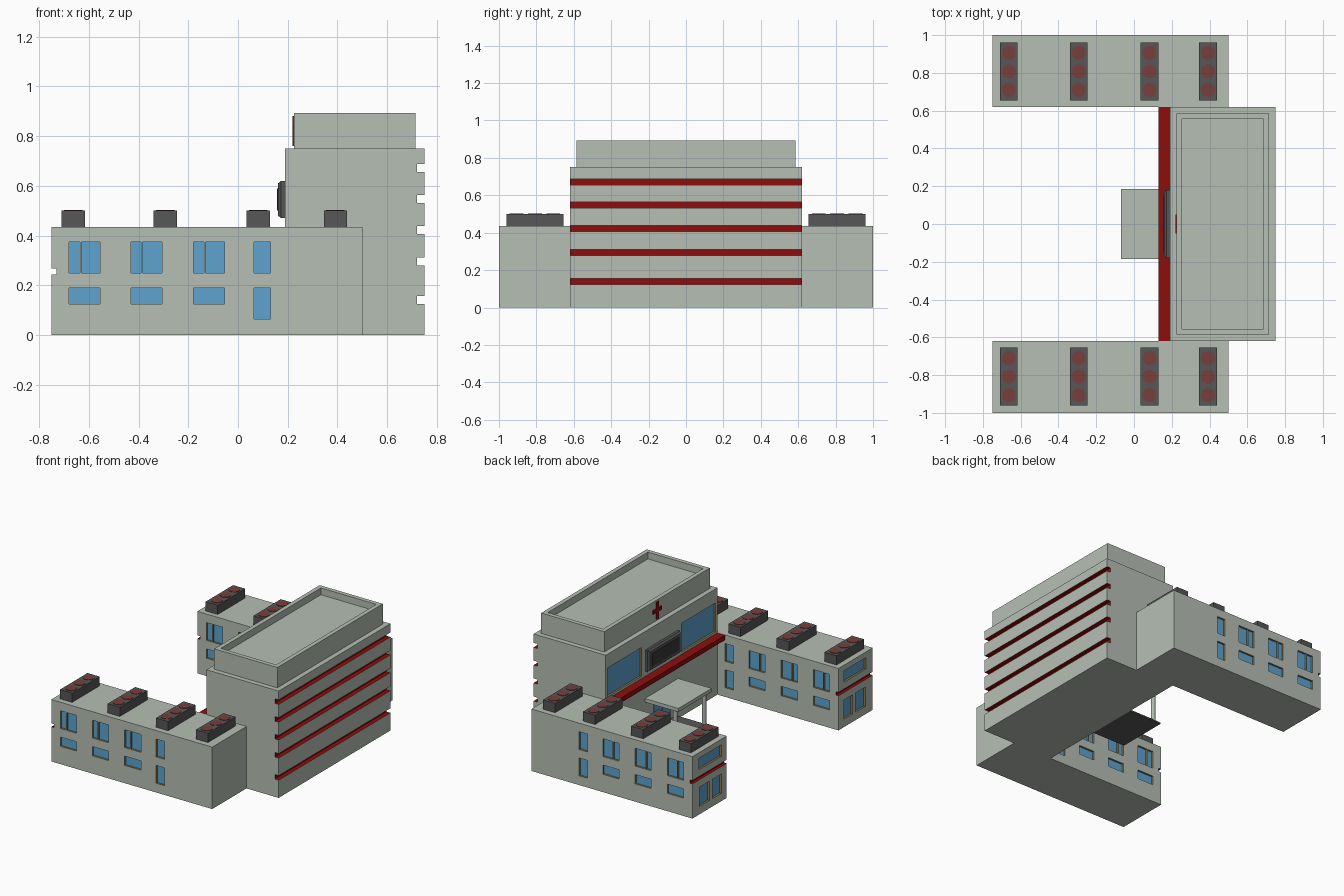
import bpy, bmesh, math
from mathutils import Matrix, Vector

if "Cube" in bpy.data.objects:
    bpy.data.objects.remove(bpy.data.objects["Cube"])

# Flat colours (linear)
COLOURS = [("wall_grey_green", (.468, .52, .458)), ("glass_blue", (.11, .37, .62)),
           ("frame_tan", (.27, .20, .07)), ("trim_red", (.27, .004, .004)),
           ("unit_dark_grey", (.095, .095, .095)), ("fan_dull_red", (.19, .05, .045)),
           ("sign_charcoal", (.04, .04, .04))]
MATS = []
for n, c in COLOURS:
    m = bpy.data.materials.new(n)
    m.diffuse_color = (*c, 1)
    m.use_nodes = True
    m.node_tree.nodes["Principled BSDF"].inputs["Base Color"].default_value = m.diffuse_color
    MATS.append(m)
WALL, GLASS, TAN, RED, DARK, FAN, CHAR = range(7)


def add_box(bm, b, mat=WALL):
    x0, x1, y0, y1, z0, z1 = b
    mx = Matrix.Translation(((x0 + x1) / 2, (y0 + y1) / 2, (z0 + z1) / 2)) \
        @ Matrix.Diagonal((x1 - x0, y1 - y0, z1 - z0, 1))
    verts = bmesh.ops.create_cube(bm, size=1, matrix=mx)["verts"]
    faces = list({f for v in verts for f in v.link_faces})
    for f in faces:
        f.material_index = mat
    return faces


def finish(name, bm):
    me = bpy.data.meshes.new(name)
    bm.normal_update()
    bm.to_mesh(me)
    bm.free()
    for m in MATS:
        me.materials.append(m)
    ob = bpy.data.objects.new(name, me)
    bpy.context.collection.objects.link(ob)
    return ob


def boxes(name, *items):
    bm = bmesh.new()
    for b, mat in items:
        add_box(bm, b, mat)
    return finish(name, bm)


def carve(ob, cuts):
    """Cut pockets; each cut is (bounds, axis of the glass floor, or None, wall colour)."""
    bm = bmesh.new()
    for b, axis, side in cuts:
        for f in add_box(bm, b, side):
            f.normal_update()
            if axis is not None and abs(f.normal[axis]) > .5:
                f.material_index = GLASS
    cutter = finish("cutter", bm)
    cutter.hide_render = True
    mod = ob.modifiers.new("pockets", 'BOOLEAN')
    mod.operation, mod.solver, mod.object = 'DIFFERENCE', 'EXACT', cutter
    dg = bpy.context.evaluated_depsgraph_get()
    me = bpy.data.meshes.new_from_object(ob.evaluated_get(dg))
    ob.modifiers.clear()
    ob.data = me
    bpy.data.objects.remove(cutter)


D = .014   # window recess
# window panes on the long wing sides: x0, x1, z0, z1
PANES = [(.065, .13, .25, .375), (.065, .13, .065, .19)]
for x, split in ((-.68, -.632), (-.43, -.388), (-.18, -.134)):
    PANES += [(x, split - .003, .25, .375), (split + .003, x + .125, .25, .375),
              (x, x + .125, .125, .19)]

for s, side in ((-1, "front"), (1, "back")):
    # Two-storey wing with recessed windows and a red groove on its end
    lo, hi = sorted((s * .62, s * 1.0))
    wing = boxes(side + "_wing", ((-.75, .5, lo, hi, 0, .435), WALL))
    cuts = []
    for x0, x1, z0, z1 in PANES:
        cuts.append(((x0, x1, lo - .02, lo + D, z0, z1), 1, TAN))
        cuts.append(((x0, x1, hi - D, hi + .02, z0, z1), 1, TAN))
    for a, b, z0, z1 in ((.68, .925, .315, .395), (.81, .92, .055, .19), (.68, .775, .055, .19)):
        y0, y1 = sorted((s * a, s * b))
        cuts.append(((-.78, -.75 + D, y0, y1, z0, z1), 0, TAN))
    cuts.append(((-.78, -.73, lo - .02, hi + .02, .243, .267), None, RED))
    carve(wing, cuts)

    # Rooftop cooling units with three fans each
    for i, x in enumerate((-.71, -.34, .035, .345)):
        bm = bmesh.new()
        y0, y1 = sorted((s * .655, s * .96))
        add_box(bm, (x, x + .094, y0, y1, .43, .5), DARK)
        for y in (.71, .808, .906):
            r = bmesh.ops.create_cone(bm, cap_ends=True, segments=20, radius1=.037, radius2=.037,
                                      depth=.004, matrix=Matrix.Translation((x + .047, s * y, .501)))
            for f in {f for v in r["verts"] for f in v.link_faces}:
                f.material_index = FAN
        finish(f"{side}_cooling_unit_{i + 1}", bm)

# Main block with red grooves on the rear and big windows over the courtyard
main = boxes("main_block", ((.19, .75, -.62, .62, 0, .75), WALL))
cuts = [((.72, .8, -.7, .7, z - .016, z + .016), None, RED) for z in (.14, .295, .422, .547, .672)]
cuts += [((.15, .19 + D, y, y + .38, .45, .652), 0, TAN) for y in (-.6, .22)]
carve(main, cuts)

# Roof storey with sunken top
roof = boxes("roof_storey", ((.225, .715, -.585, .585, .75, .893), WALL))
carve(roof, [((.255, .685, -.555, .555, .845, .95), None, WALL)])

# Small cross ornament on the roof storey
boxes("cross_ornament", ((.219, .226, -.014, .014, .76, .882), RED),
      ((.2195, .226, -.05, .05, .808, .836), RED))

# Red ledge across the courtyard side
boxes("red_ledge", ((.13, .19, -.62, .62, .4, .434), RED))

# Blank sign board with chamfered front
bm = bmesh.new()
faces = add_box(bm, (.172, .192, -.18, .18, .47, .62), DARK)
bm.normal_update()
front = [f for f in faces if f.normal.x < -.5]
bmesh.ops.inset_region(bm, faces=front, thickness=.016, depth=.012)
add_box(bm, (.156, .162, -.15, .15, .5, .59), CHAR)
finish("sign_board", bm)

# Entrance canopy, posts, steps and doors
boxes("entrance_canopy", ((-.07, .19, -.185, .185, .255, .28), WALL))
for s, side in ((-1, "front"), (1, "back")):
    bm = bmesh.new()
    bmesh.ops.create_cone(bm, cap_ends=True, segments=12, radius1=.014, radius2=.014, depth=.255,
                          matrix=Matrix.Translation((-.03, s * .16, .1285)))
    finish(side + "_canopy_post", bm)
boxes("entrance_steps", *[((-.07 + d, .19, -.185 + d, .185 - d, 0, z), DARK)
                          for d, z in ((0, .01), (.012, .02), (.024, .03))])
boxes("entrance_doors", ((.184, .191, -.09, -.003, .03, .2), GLASS),
      ((.184, .191, .003, .09, .03, .2), GLASS))
